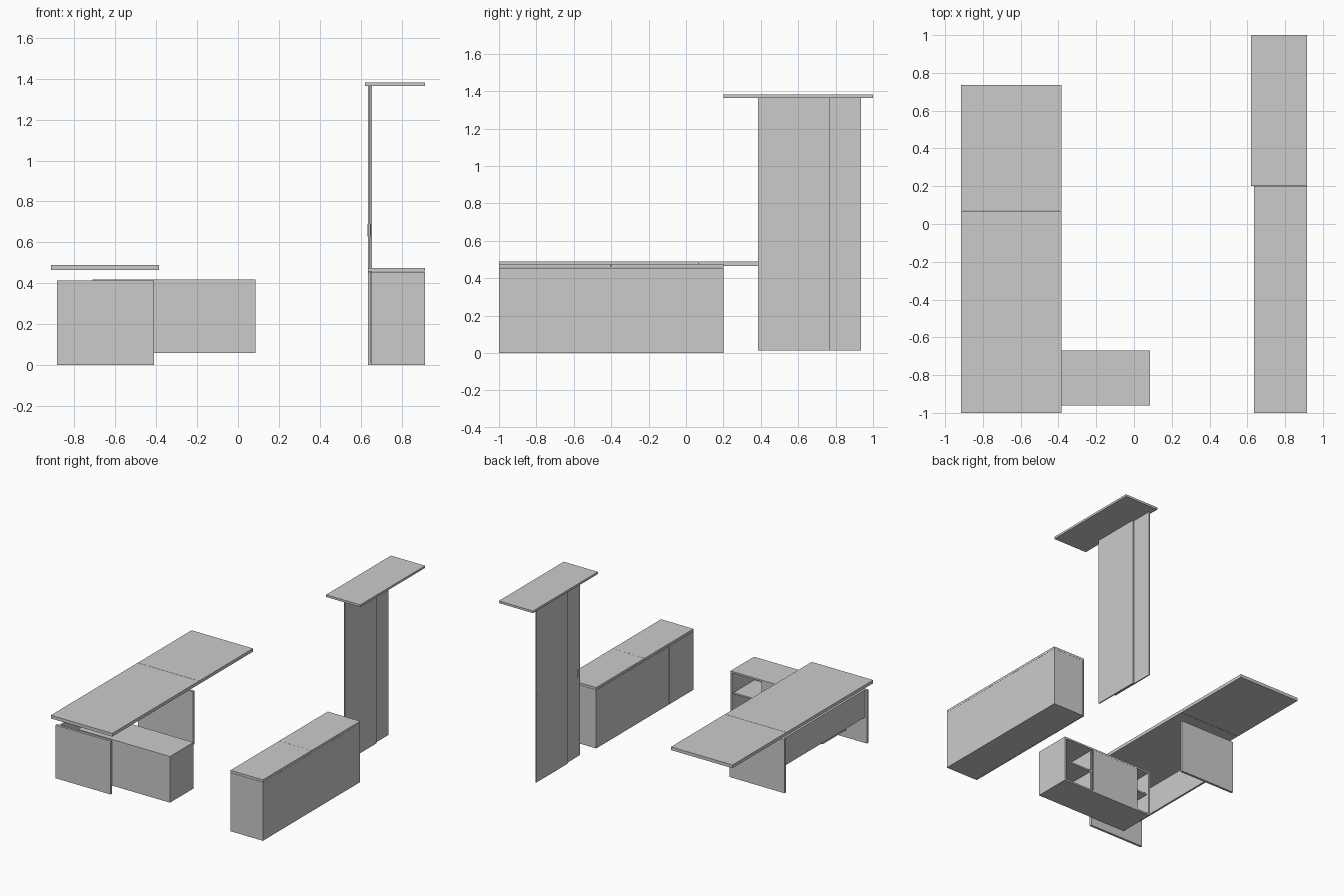
import bpy

if "Cube" in bpy.data.objects:
    bpy.data.objects.remove(bpy.data.objects["Cube"])


def box(name, x, y, z):
    """Axis-aligned panel given by its (min, max) range on each axis."""
    bpy.ops.mesh.primitive_cube_add(size=1, location=[(a + b) / 2 for a, b in (x, y, z)])
    ob = bpy.context.object
    ob.name = name
    ob.scale = [b - a for a, b in (x, y, z)]
    bpy.ops.object.transform_apply(location=False, rotation=False, scale=True)
    return ob


# --- Desk: two tops butted together, floating above two panel legs
DX = (-0.915, -0.385)
box("desk_top_main", DX, (-1.0, 0.069), (0.465, 0.49))
box("desk_top_extension", DX, (0.071, 0.735), (0.465, 0.49))
for name, y in (("desk_leg_front", -0.983), ("desk_leg_back", 0.032)):
    box(name, (-0.885, -0.41), (y, y + 0.018), (0, 0.415))
box("desk_modesty_panel", (-0.868, -0.853), (-0.965, 0.032), (0.2, 0.415))

# --- Side return cabinet: open shelving on the back with a sliding door
X0, X1, Y0, Y1, Z0, Z1 = -0.71, 0.085, -0.96, -0.67, 0.06, 0.42
T = 0.013
box("return_top", (X0, X1), (Y0, Y1), (Z1 - T, Z1))
box("return_bottom", (X0, X1), (Y0, Y1), (Z0, Z0 + T))
inner_z = (Z0 + T, Z1 - T)
box("return_front_panel", (X0, X1), (Y0, Y0 + T), inner_z)
for i, x in enumerate((X0, X1 - T)):
    box(f"return_end_{i + 1}", (x, x + T), (Y0 + T, Y1), inner_z)
for i, x in enumerate((-0.452, -0.186)):
    box(f"return_divider_{i + 1}", (x, x + T), (Y0 + T, Y1 - 0.02), inner_z)
box("return_shelf", (X0 + T, X1 - T), (Y0 + T, Y1 - 0.02), (0.235, 0.247))
box("return_sliding_door", (-0.595, -0.183), (Y1 - 0.014, Y1 - 0.001), inner_z)

# --- Low sideboard: two joined units, doors facing the desk
SX = (0.635, 0.915)
for i, y in enumerate((-1.0, -0.4)):
    box(f"sideboard_top_{i + 1}", SX, (y + 0.0005, y + 0.5995), (0.457, 0.475))
box("sideboard_body", (SX[0] + 0.014, SX[1]), (-1.0, 0.2), (0, 0.456))
for i, (a, b) in enumerate(((-1.0, -0.702), (-0.698, -0.4), (-0.4, -0.102), (-0.098, 0.2))):
    box(f"sideboard_door_{i + 1}", (SX[0], SX[0] + 0.013), (a, b), (0, 0.455))

# --- Tall sliding doors: two overlapping leaves with slim pulls, capped by a top
box("wardrobe_top", (0.62, 0.915), (0.2, 1.0), (1.365, 1.382))
for name, x, y, pull in (("outer", 0.636, 0.55, 0.912), ("inner", 0.647, 0.385, 0.4)):
    box(f"wardrobe_door_{name}", (x, x + 0.009), (y, y + 0.385), (0.015, 1.365))
    box(f"wardrobe_pull_{name}", (x - 0.002, x), (pull, pull + 0.012), (0.63, 0.69))
